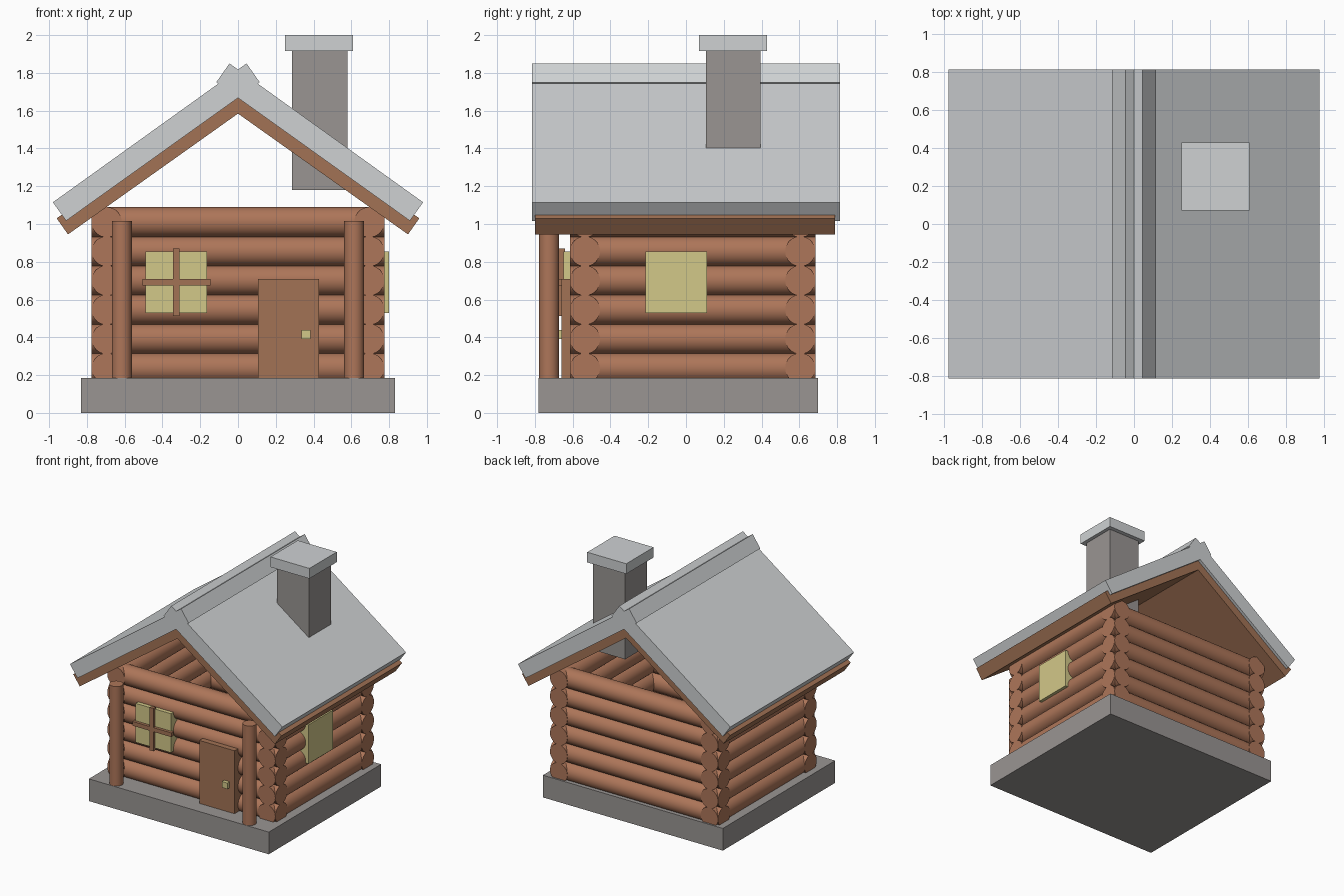
import bpy, bmesh, math
from mathutils import Matrix

cube = bpy.data.objects.get("Cube")
if cube:
    bpy.data.objects.remove(cube, do_unlink=True)


def material(name, r, g, b):
    m = bpy.data.materials.new(name)
    m.use_nodes = True
    m.diffuse_color = (r, g, b, 1)
    m.node_tree.nodes["Principled BSDF"].inputs["Base Color"].default_value = (r, g, b, 1)
    return m


LOG = material("log brown", 0.42, 0.18, 0.10)
PLANK = material("plank brown", 0.36, 0.17, 0.09)
STONE = material("stone grey", 0.32, 0.30, 0.29)
SLATE = material("pale roof grey", 0.62, 0.64, 0.65)
GLOW = material("window yellow", 0.65, 0.58, 0.25)


def finish(name, bm, mat):
    bmesh.ops.recalc_face_normals(bm, faces=bm.faces)
    me = bpy.data.meshes.new(name)
    bm.to_mesh(me)
    bm.free()
    me.materials.append(mat)
    ob = bpy.data.objects.new(name, me)
    bpy.context.collection.objects.link(ob)
    return ob


def box(name, x, y, z, mat):
    """Block spanning the given (low, high) ranges."""
    bm = bmesh.new()
    bmesh.ops.create_cube(bm, size=1)
    for v in bm.verts:
        v.co = [r[0] if c < 0 else r[1] for c, r in zip(v.co, (x, y, z))]
    return finish(name, bm, mat)


def log(name, centre, radius, length, axis, mat):
    """Round timber lying along X or Y, or standing along Z."""
    turn = {"X": Matrix.Rotation(math.pi / 2, 4, "Y"),
            "Y": Matrix.Rotation(math.pi / 2, 4, "X"),
            "Z": Matrix.Identity(4)}[axis]
    bm = bmesh.new()
    bmesh.ops.create_cone(bm, cap_ends=True, segments=32, radius1=radius, radius2=radius,
                          depth=length, matrix=Matrix.Translation(centre) @ turn)
    ob = finish(name, bm, mat)
    bpy.ops.object.select_all(action="DESELECT")
    ob.select_set(True)
    bpy.context.view_layer.objects.active = ob
    bpy.ops.object.shade_smooth_by_angle(angle=math.radians(40))
    return ob


def slab(name, profile, side, y, mat):
    """Sloping roof board: an XZ outline pushed along Y."""
    bm = bmesh.new()
    face = bm.faces.new([bm.verts.new((px * side, y[0], pz)) for px, pz in profile])
    new = bmesh.ops.extrude_face_region(bm, geom=[face])["geom"]
    bmesh.ops.translate(bm, vec=(0, y[1] - y[0], 0),
                        verts=[g for g in new if isinstance(g, bmesh.types.BMVert)])
    return finish(name, bm, mat)


# Stone foundation
box("foundation", (-0.83, 0.83), (-0.78, 0.70), (0, 0.185), STONE)

# Log walls, six courses on each side
R = 0.08
for i in range(6):
    z = 0.237 + 0.1545 * i
    for side, y in (("front", -0.535), ("back", 0.605)):
        log(f"{side}_wall_log_{i + 1}", (0, y, z), R, 1.55, "X", LOG)
    for side, x in (("left", 0.695), ("right", -0.695)):
        log(f"{side}_wall_log_{i + 1}", (x, 0.035, z), R, 1.30, "Y", LOG)

# Porch posts, roof slabs crossing at the ridge, and roof lining
for side, s in (("left", 1), ("right", -1)):
    log(f"{side}_porch_post", (0.615 * s, -0.725, 0.60), 0.053, 0.83, "Z", LOG)
    slab(f"{side}_roof_slab", [(-0.045, 1.85), (0.98, 1.115), (0.91, 1.017), (-0.115, 1.75)],
         s, (-0.815, 0.815), SLATE)
    slab(f"{side}_roof_lining", [(0, 1.70), (0.96, 1.03), (0.90, 0.945), (-0.05, 1.62)],
         s, (-0.80, 0.79), PLANK)

# Chimney
box("chimney", (0.285, 0.58), (0.105, 0.395), (1.18, 1.92), STONE)
box("chimney_cap", (0.25, 0.61), (0.07, 0.43), (1.915, 2.0), SLATE)

# Door and knob
box("door", (0.105, 0.43), (-0.66, -0.55), (0.18, 0.71), PLANK)
box("door_knob", (0.335, 0.385), (-0.69, -0.65), (0.39, 0.44), GLOW)

# Windows
box("front_window_pane", (-0.49, -0.165), (-0.648, -0.55), (0.53, 0.855), GLOW)
box("front_window_upright", (-0.345, -0.31), (-0.672, -0.64), (0.512, 0.87), PLANK)
box("front_window_crossbar", (-0.505, -0.145), (-0.672, -0.64), (0.675, 0.71), PLANK)
box("side_window_pane", (0.70, 0.80), (-0.215, 0.11), (0.53, 0.855), GLOW)
